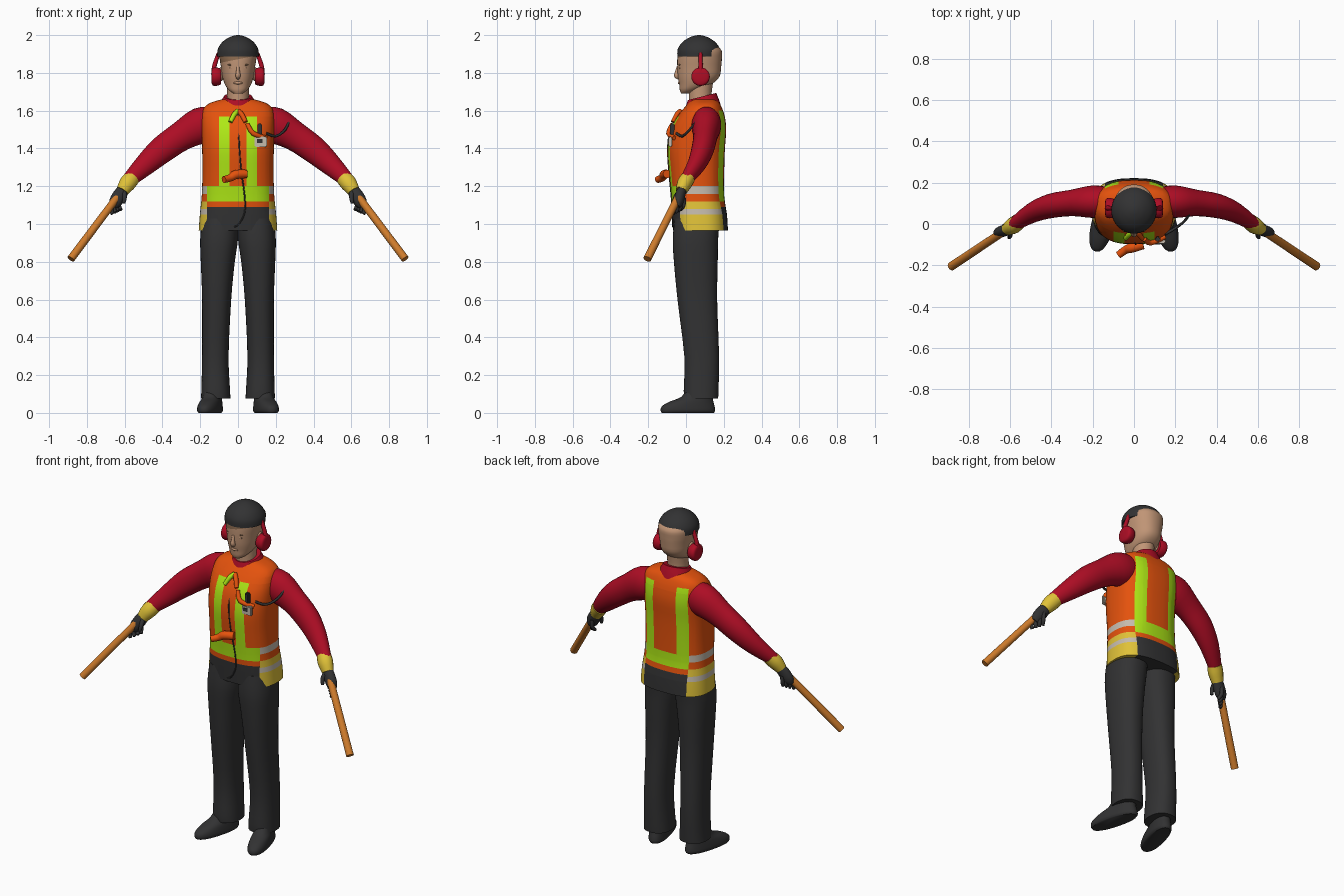
import bpy, bmesh, math
from mathutils import Vector
from mathutils.bvhtree import BVHTree

if "Cube" in bpy.data.objects:
    bpy.data.objects.remove(bpy.data.objects["Cube"])


def material(name, r, g, b):
    m = bpy.data.materials.new(name)
    m.use_nodes = True
    m.diffuse_color = (r, g, b, 1)
    m.node_tree.nodes["Principled BSDF"].inputs["Base Color"].default_value = (r, g, b, 1)
    return m


ORANGE = material("safety orange", 0.78, 0.085, 0.004)
LIME = material("lime stripe", 0.42, 0.8, 0.008)
SILVER = material("silver tape", 0.56, 0.5, 0.42)
YELLOW = material("yellow", 0.75, 0.54, 0.04)
DARK = material("charcoal", 0.032, 0.032, 0.033)
RED = material("deep red", 0.42, 0.004, 0.018)
SKIN = material("skin", 0.53, 0.3, 0.18)
HAIR = material("brown hair", 0.27, 0.15, 0.08)
AMBER = material("amber wand", 0.62, 0.2, 0.025)


def finish(name, bm, mats, rule=None, mirror=False, angle=50):
    """Turn a bmesh into a smooth object, coloured by an optional face rule."""
    bmesh.ops.recalc_face_normals(bm, faces=bm.faces)
    if rule:
        for f in bm.faces:
            f.material_index = mats.index(rule(f.calc_center_median()))
    mesh = bpy.data.meshes.new(name)
    bm.to_mesh(mesh)
    bm.free()
    ob = bpy.data.objects.new(name, mesh)
    bpy.context.collection.objects.link(ob)
    for m in mats:
        mesh.materials.append(m)
    bpy.ops.object.select_all(action='DESELECT')
    ob.select_set(True)
    bpy.context.view_layer.objects.active = ob
    bpy.ops.object.shade_smooth_by_angle(angle=math.radians(angle))
    if mirror:
        ob.modifiers.new("mirror", 'MIRROR').use_mirror_merge = False
    return ob


def resample(rows, steps):
    """Catmull-Rom interpolation between rows of numbers."""
    out = []
    for i in range(len(rows) - 1):
        a, b, c, d = (rows[min(max(j, 0), len(rows) - 1)] for j in range(i - 1, i + 3))
        for s in range(steps):
            t = s / steps
            out.append([0.5 * (2 * q + (r - p) * t + (2 * p - 5 * q + 4 * r - w) * t * t
                               + (3 * q - p - 3 * r + w) * t ** 3) for p, q, r, w in zip(a, b, c, d)])
    return out + [list(rows[-1])]


def skin_rings(rings):
    bm = bmesh.new()
    loops = [[bm.verts.new(p) for p in ring] for ring in rings]
    n = len(loops[0])
    for a, b in zip(loops, loops[1:]):
        for i in range(n):
            bm.faces.new((a[i], a[(i + 1) % n], b[(i + 1) % n], b[i]))
    bm.faces.new(loops[0])
    bm.faces.new(loops[-1])
    return bm


def loft(sections, power=2.0, tilt=0.0, steps=3, n=40):
    """Stack of horizontal superellipses: (z, centre x, centre y, half x, half y)."""
    rings = []
    for z, cx, cy, hx, hy in resample(sections, steps):
        ring = []
        for i in range(n):
            c, s = math.cos(math.tau * i / n), math.sin(math.tau * i / n)
            y = math.copysign(abs(s) ** (2 / power), s) * hy
            ring.append((cx + math.copysign(abs(c) ** (2 / power), c) * hx, cy + y, z + tilt * y))
        rings.append(ring)
    return skin_rings(rings)


def tube(path, flat=1.0, steps=3, n=16):
    """Round tube through (x, y, z, radius) points."""
    pts = resample(path, steps)
    rings = []
    for i, p in enumerate(pts):
        a, b = pts[max(i - 1, 0)], pts[min(i + 1, len(pts) - 1)]
        d = (Vector(b[:3]) - Vector(a[:3])).normalized()
        u = d.cross((0, 1, 0) if abs(d.y) < 0.9 else (0, 0, 1)).normalized()
        v = u.cross(d)
        rings.append([Vector(p[:3]) + p[3] * (u * math.cos(math.tau * k / n)
                      + v * flat * math.sin(math.tau * k / n)) for k in range(n)])
    return skin_rings(rings)


def ball(name, centre, size, mat, mirror=False):
    bm = bmesh.new()
    bmesh.ops.create_uvsphere(bm, u_segments=16, v_segments=10, radius=1)
    bmesh.ops.scale(bm, vec=size, verts=bm.verts)
    bmesh.ops.translate(bm, vec=centre, verts=bm.verts)
    finish(name, bm, [mat], mirror=mirror)


def box(name, centre, size, mat):
    bm = bmesh.new()
    bmesh.ops.create_cube(bm, size=1)
    bmesh.ops.scale(bm, vec=size, verts=bm.verts)
    bmesh.ops.bevel(bm, geom=bm.edges[:], offset=min(size) * 0.25, segments=2, affect='EDGES')
    bmesh.ops.translate(bm, vec=centre, verts=bm.verts)
    finish(name, bm, [mat], angle=30)


def cut(bm, point, normal):
    bmesh.ops.bisect_plane(bm, geom=bm.verts[:] + bm.edges[:] + bm.faces[:],
                           plane_co=point, plane_no=normal)


# Trousers and shoes
finish("trouser_legs", loft([
    (0.075, 0.118, 0.08, 0.078, 0.09), (0.12, 0.118, 0.08, 0.076, 0.092),
    (0.3, 0.12, 0.083, 0.07, 0.092), (0.6, 0.113, 0.06, 0.077, 0.105),
    (0.8, 0.107, 0.052, 0.09, 0.116), (0.92, 0.1, 0.05, 0.1, 0.12),
    (1.03, 0.095, 0.06, 0.095, 0.12)], 2.3), [DARK], mirror=True)
shoe = loft([(0, 0, 0, 0.047, 0.142), (0.012, 0, 0, 0.055, 0.148), (0.035, 0, 0.002, 0.054, 0.143),
             (0.06, 0, 0.02, 0.05, 0.118), (0.085, 0, 0.05, 0.045, 0.085),
             (0.14, 0, 0.07, 0.042, 0.06)], 2.3)
turn = math.radians(15)
for v in shoe.verts:
    x, y = v.co.x, v.co.y
    v.co.x = 0.148 + x * math.cos(turn) - y * math.sin(turn)
    v.co.y = 0.01 + x * math.sin(turn) + y * math.cos(turn)
finish("shoes", shoe, [DARK], mirror=True)

# Safety vest, cut along the edges of its stripes
vest = loft([
    (0.965, 0, 0.077, 0.208, 0.145), (1.05, 0, 0.072, 0.202, 0.145), (1.15, 0, 0.062, 0.192, 0.14),
    (1.28, 0, 0.056, 0.188, 0.146), (1.4, 0, 0.054, 0.19, 0.152), (1.5, 0, 0.066, 0.193, 0.147),
    (1.57, 0, 0.08, 0.192, 0.125), (1.615, 0, 0.09, 0.18, 0.1), (1.642, 0, 0.095, 0.145, 0.08),
    (1.66, 0, 0.095, 0.085, 0.06)], 2.6, n=56)
for x in (0.045, 0.075, 0.1, 0.14, 0.165):
    cut(vest, (x, 0, 0), (1, 0, 0))
    cut(vest, (-x, 0, 0), (1, 0, 0))
for z in (1.05, 1.08, 1.09, 1.12, 1.16, 1.2, 1.57, 1.6):
    cut(vest, (0, 0, z), (0, 0, 1))


def vest_colour(c):
    x, z, front = abs(c.x), c.z, c.y < 0.06
    if x > (0.165 if front else 0.14):
        if z < 1.05 or 1.08 < z < 1.12:
            return YELLOW
        return SILVER if z < 1.08 or 1.16 < z < 1.2 else ORANGE
    if z < 1.09:
        return DARK
    if 1.12 < z < 1.2:
        return LIME
    stripe = 0.045 < x < 0.1 if front else 0.075 < x < 0.14
    return LIME if stripe and 1.2 < z < (1.57 if front else 1.6) else ORANGE


surface = BVHTree.FromBMesh(vest)
finish("safety_vest", vest, [ORANGE, LIME, SILVER, YELLOW, DARK], vest_colour)


def front(x, z, out=0.0):
    """Point on the vest front, moved outward."""
    hit = surface.ray_cast(Vector((x, -1, z)), Vector((0, 1, 0)))[0]
    return Vector((x, hit.y - out, z))


# Vest details: zip, badge, radio, pull handle, neck toggles and cord
finish("zip_line", tube([(*front(x, z), 0.004) for x, z in (
    (0, 1.59), (0.005, 1.45), (0.015, 1.3), (0.035, 1.15), (0.035, 1.06), (0.005, 1.0), (-0.02, 0.985))],
    n=8), [DARK])
box("badge", front(0.12, 1.435, 0.008), (0.065, 0.02, 0.055), SILVER)
box("radio", front(0.115, 1.5, 0.008), (0.026, 0.024, 0.065), DARK)
box("badge_label", front(0.115, 1.44, 0.019), (0.03, 0.006, 0.02), DARK)
finish("chest_strap", tube([(*front(0.05, 1.53, 0.006), 0.011), (*front(0.08, 1.48, 0.012), 0.013),
                            (*front(0.15, 1.455, 0.008), 0.012)]), [ORANGE])
finish("pull_handle", tube([(0.045, -0.1, 1.265, 0.022), (-0.01, -0.115, 1.262, 0.024),
                            (-0.04, -0.125, 1.245, 0.02), (-0.075, -0.15, 1.235, 0.018)]), [ORANGE])
for name, s, mat in (("left_toggle", 1, ORANGE), ("right_toggle", -1, LIME)):
    finish(name, tube([(0, *front(0, 1.6, 0.006)[1:], 0.012), (*front(s * 0.02, 1.58, 0.01), 0.013),
                       (*front(s * 0.04, 1.54, 0.008), 0.011)]), [mat])
finish("shoulder_cord", tube([(0.15, -0.05, 1.48, 0.007), (0.2, -0.02, 1.465, 0.007),
                              (0.25, 0.02, 1.5, 0.007), (0.272, 0.075, 1.56, 0.007),
                              (0.25, 0.14, 1.575, 0.007)], n=8), [DARK])

# Shirt sleeves and collar
finish("sleeves", tube([(0.13, 0.11, 1.535, 0.085), (0.2, 0.108, 1.52, 0.096), (0.3, 0.102, 1.465, 0.078),
                        (0.4, 0.088, 1.395, 0.072), (0.49, 0.055, 1.315, 0.058),
                        (0.585, -0.005, 1.225, 0.037)], 0.82, n=28), [RED], mirror=True)
finish("shirt_collar", loft([(1.6, 0, 0.085, 0.12, 0.1), (1.64, 0, 0.085, 0.095, 0.088),
                             (1.675, 0, 0.085, 0.075, 0.075)], tilt=0.25), [RED])

# Gloves with cuffs and curled fingers
finish("glove_cuffs", tube([(0.56, 0.012, 1.245, 0.042), (0.585, -0.008, 1.215, 0.044),
                            (0.612, -0.025, 1.175, 0.034)], 0.9), [YELLOW], mirror=True)
finish("glove_palms", tube([(0.6, -0.015, 1.19, 0.03), (0.625, -0.03, 1.155, 0.036),
                            (0.65, -0.04, 1.115, 0.034), (0.665, -0.045, 1.09, 0.018)], 0.75),
       [DARK], mirror=True)
for i in range(4):
    s = i * 0.018
    finish(f"glove_finger_{i + 1}", tube([
        (0.628 + s * 0.8, -0.012 - s, 1.14 - s, 0.011), (0.63 + s * 0.7, -0.012 - s, 1.1 - s * 0.7, 0.011),
        (0.62 + s * 0.8, -0.03 - s * 0.7, 1.075 - s * 0.4, 0.009)], n=10), [DARK], mirror=True)
finish("glove_thumbs", tube([(0.605, -0.03, 1.175, 0.013), (0.6, -0.055, 1.145, 0.012),
                             (0.605, -0.065, 1.11, 0.009)], n=10), [DARK], mirror=True)

# Signal wands
finish("signal_wands", tube([(0.622, -0.03, 1.165, 0.02), (0.885, -0.205, 0.815, 0.021)], n=20),
       [AMBER], mirror=True)

# Head, with a slanted fringe cut into it
head = loft([(1.692, 0, 0.0, 0.026, 0.026), (1.71, 0, 0.017, 0.05, 0.05), (1.74, 0, 0.05, 0.07, 0.086),
             (1.78, 0, 0.067, 0.083, 0.11), (1.83, 0, 0.07, 0.09, 0.116), (1.88, 0, 0.072, 0.098, 0.118),
             (1.92, 0, 0.074, 0.098, 0.114), (1.95, 0, 0.07, 0.08, 0.085)], 2.2)
cut(head, (0, 0, 1.872), (-0.2, 0, 1))
cut(head, (0, 0.05, 0), (0, 1, 0))
finish("head", head, [SKIN, HAIR],
       lambda c: HAIR if c.y < 0.05 and c.z > 1.872 + 0.2 * c.x else SKIN)
finish("neck", loft([(1.6, 0, 0.08, 0.062, 0.065), (1.68, 0, 0.075, 0.057, 0.06),
                     (1.76, 0, 0.08, 0.058, 0.065)]), [SKIN])
finish("nose", tube([(0, -0.04, 1.835, 0.008), (0, -0.048, 1.805, 0.01), (0, -0.049, 1.785, 0.014),
                     (0, -0.035, 1.77, 0.008)]), [SKIN])
ball("lips", (0, -0.033, 1.747), (0.024, 0.01, 0.008), SKIN)
ball("eyes", (0.035, -0.033, 1.825), (0.014, 0.006, 0.007), SKIN, True)
ball("eyebrows", (0.036, -0.033, 1.843), (0.019, 0.007, 0.004), HAIR, True)
ball("ears", (0.088, 0.078, 1.795), (0.014, 0.025, 0.038), SKIN, True)

# Cap and ear defenders
finish("cap", loft([(1.888, 0, 0.066, 0.11, 0.112), (1.925, 0, 0.068, 0.107, 0.112),
                    (1.96, 0, 0.068, 0.086, 0.09), (1.985, 0, 0.068, 0.053, 0.055),
                    (1.997, 0, 0.068, 0.022, 0.023), (2.0, 0, 0.068, 0.003, 0.003)], steps=4), [DARK])
finish("ear_cups", tube([(0.09, 0.077, 1.78, 0.04), (0.105, 0.077, 1.78, 0.047), (0.125, 0.077, 1.78, 0.049),
                         (0.137, 0.077, 1.78, 0.042), (0.141, 0.077, 1.78, 0.022)], n=24),
       [RED], mirror=True)
finish("ear_defender_arms", tube([(0.129, 0.077, 1.79, 0.013), (0.124, 0.077, 1.84, 0.012),
                                  (0.102, 0.077, 1.905, 0.01)]), [RED], mirror=True)
